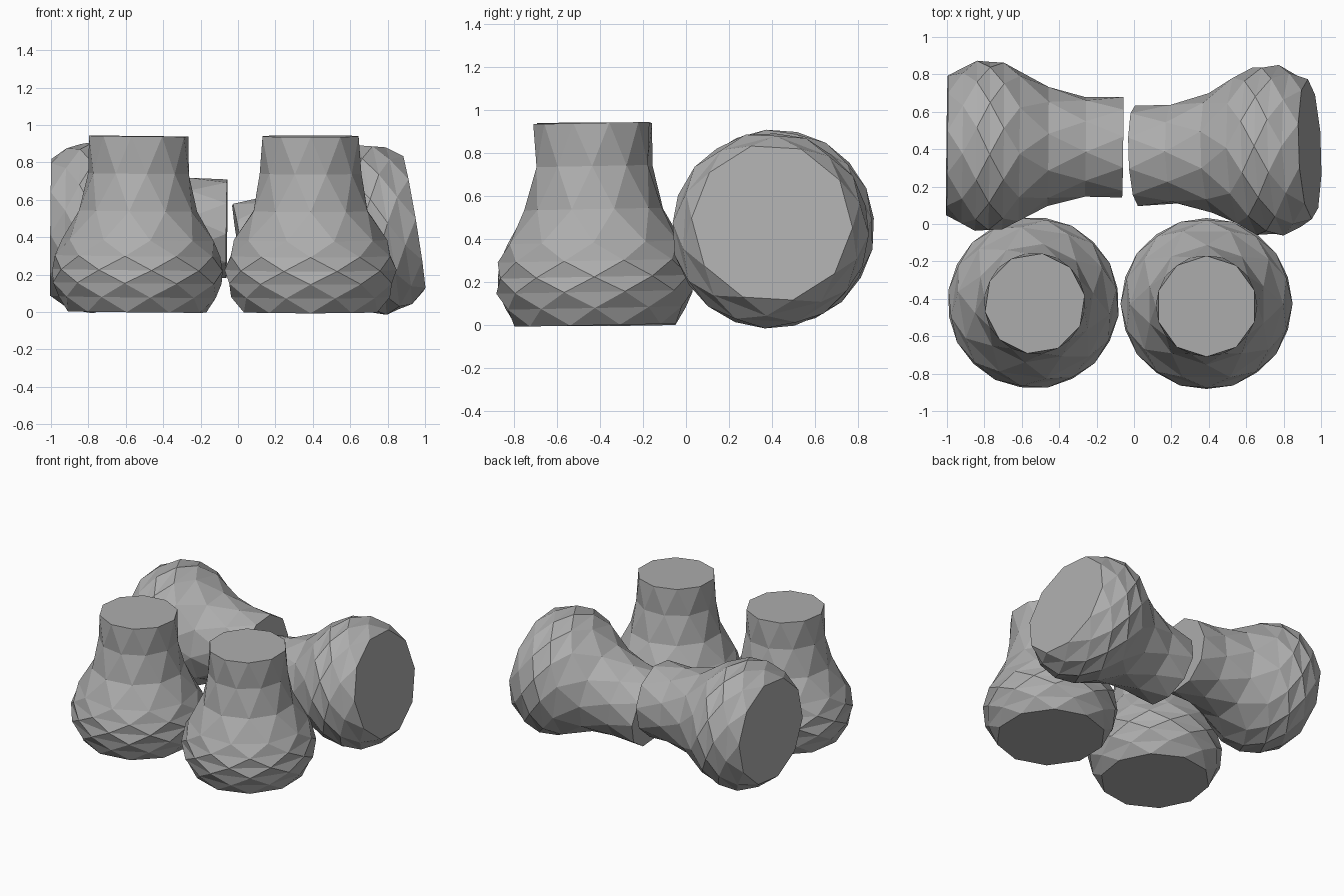
import bpy, bmesh, math
from mathutils import Vector

if "Cube" in bpy.data.objects:
    bpy.data.objects.remove(bpy.data.objects["Cube"])

SIDES = 10
# (radius, distance from the base) of each ring of the vase
PROFILE = [(0.375, 0), (0.425, 0.08), (0.457, 0.155), (0.46, 0.225), (0.448, 0.30),
           (0.41, 0.385), (0.32, 0.54), (0.272, 0.74), (0.27, 0.94)]

clay = bpy.data.materials.new("grey clay")
clay.diffuse_color = (0.42, 0.42, 0.42, 1)
clay.use_nodes = True
clay.node_tree.nodes["Principled BSDF"].inputs["Base Color"].default_value = clay.diffuse_color


def vase(name, base, mouth, phase):
    """Faceted vase: every ring is turned half a step, which gives the diamonds."""
    bm = bmesh.new()
    rings = []
    for i, (r, z) in enumerate(PROFILE):
        step = 2 * math.pi / SIDES
        rings.append([bm.verts.new((r * math.cos(a), r * math.sin(a), z))
                      for a in (phase + (k + i * 0.5) * step for k in range(SIDES))])
    for low, high in zip(rings, rings[1:]):
        for k in range(SIDES):
            n = (k + 1) % SIDES
            bm.faces.new((low[k], low[n], high[k]))
            bm.faces.new((low[n], high[n], high[k]))
    bm.faces.new(rings[0][::-1])   # flat base
    bm.faces.new(rings[-1])        # closed mouth
    mesh = bpy.data.meshes.new(name)
    bm.to_mesh(mesh)
    bm.free()
    mesh.materials.append(clay)
    ob = bpy.data.objects.new(name, mesh)
    bpy.context.collection.objects.link(ob)
    axis = Vector(mouth) - Vector(base)
    ob.location = base
    ob.rotation_euler = axis.to_track_quat('Z', 'Y').to_euler()


# Two vases standing at the front
vase("standing_vase_left", (-0.54, -0.42, 0), (-0.53, -0.425, 0.94), math.radians(18))
vase("standing_vase_right", (0.388, -0.422, 0), (0.388, -0.44, 0.94), math.radians(18))

# Two vases lying at the back, mouth to mouth
vase("lying_vase_left", (-1.0, 0.42, 0.453), (-0.06, 0.41, 0.445), 0.1)
vase("lying_vase_right", (0.94, 0.40, 0.475), (0.01, 0.365, 0.32), 0.06)
